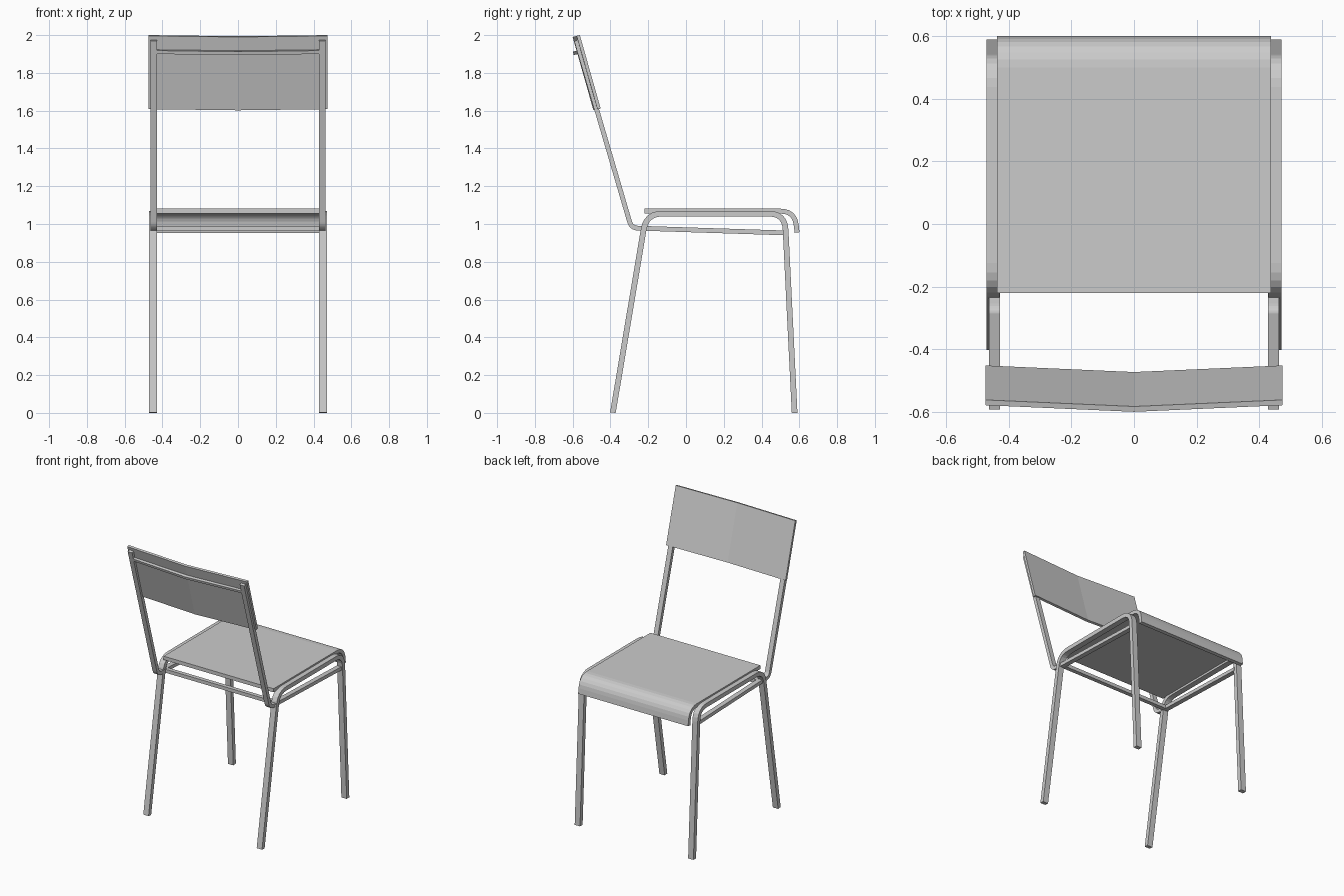
import bpy, bmesh
from mathutils import Vector

if "Cube" in bpy.data.objects:
    bpy.data.objects.remove(bpy.data.objects["Cube"])


def loft(name, sections):
    """Solid skinned through a list of four-point sections, capped at both ends."""
    bm = bmesh.new()
    rings = [[bm.verts.new(p) for p in s] for s in sections]
    for a, b in zip(rings, rings[1:]):
        for i in range(4):
            j = (i + 1) % 4
            bm.faces.new((a[i], a[j], b[j], b[i]))
    bm.faces.new(rings[0])
    bm.faces.new(rings[-1])
    bmesh.ops.recalc_face_normals(bm, faces=bm.faces)
    mesh = bpy.data.meshes.new(name)
    bm.to_mesh(mesh)
    bm.free()
    ob = bpy.data.objects.new(name, mesh)
    bpy.context.collection.objects.link(ob)
    return ob


def rounded(points, cut, steps=6):
    """Replace the inner corners of a (y, z) path by smooth bends."""
    pts = [Vector(p) for p in points]
    out = [pts[0]]
    for a, b, c in zip(pts, pts[1:], pts[2:]):
        s = b + (a - b).normalized() * cut
        e = b + (c - b).normalized() * cut
        for k in range(steps + 1):
            t = k / steps
            out.append(s * (1 - t) ** 2 + b * 2 * t * (1 - t) + e * t * t)
    return out + [pts[-1]]


def strip(name, path, thickness, x0, x1):
    """Bent flat bar following a side-view path, between x0 and x1."""
    sections = []
    for i, p in enumerate(path):
        d = (path[min(i + 1, len(path) - 1)] - path[max(i - 1, 0)]).normalized()
        n = Vector((-d.y, d.x)) * thickness / 2
        a, b = p + n, p - n
        a.y, b.y = max(a.y, 0), max(b.y, 0)
        sections.append([(x0, *a), (x1, *a), (x1, *b), (x0, *b)])
    return loft(name, sections)


def bowed(name, profile, half_width, shift):
    """Side-view profile swept across x, pushed back at the middle."""
    dy, dz = shift
    return loft(name, [[(x, y + dy * m, z + dz * m) for y, z in profile]
                       for x, m in ((-half_width, 0), (0, 1), (half_width, 0))])


# Side frames: leg loops and back uprights
leg_path = rounded([(-0.387, 0), (-0.21, 1.055), (0.523, 1.055), (0.575, 0)], 0.085)
back_path = rounded([(-0.580, 1.972), (-0.289, 0.979), (0.52, 0.953)], 0.035)
for side, s in (("left", -1), ("right", 1)):
    strip(side + "_leg_frame", leg_path, 0.03, s * 0.43, s * 0.472)
    strip(side + "_back_upright", back_path, 0.025, s * 0.428, s * 0.463)

# Seat with front edge rolled down
seat_path = rounded([(-0.22, 1.068), (0.575, 1.068), (0.588, 0.955)], 0.075)
strip("seat", seat_path, 0.026, -0.437, 0.437)

# Backrest panel, bowed at the centre
bowed("backrest", [(-0.452, 1.612), (-0.562, 2.0), (-0.579, 1.996), (-0.469, 1.608)],
      0.475, (-0.021, -0.006))

# Cross bars behind the backrest and under the seat
bowed("backrest_cross_bar", [(-0.552, 1.925), (-0.577, 1.918), (-0.572, 1.9), (-0.547, 1.907)],
      0.43, (-0.022, -0.006))
bowed("seat_cross_bar", [(-0.215, 0.988), (-0.185, 0.988), (-0.185, 0.963), (-0.215, 0.963)],
      0.43, (0, 0))
